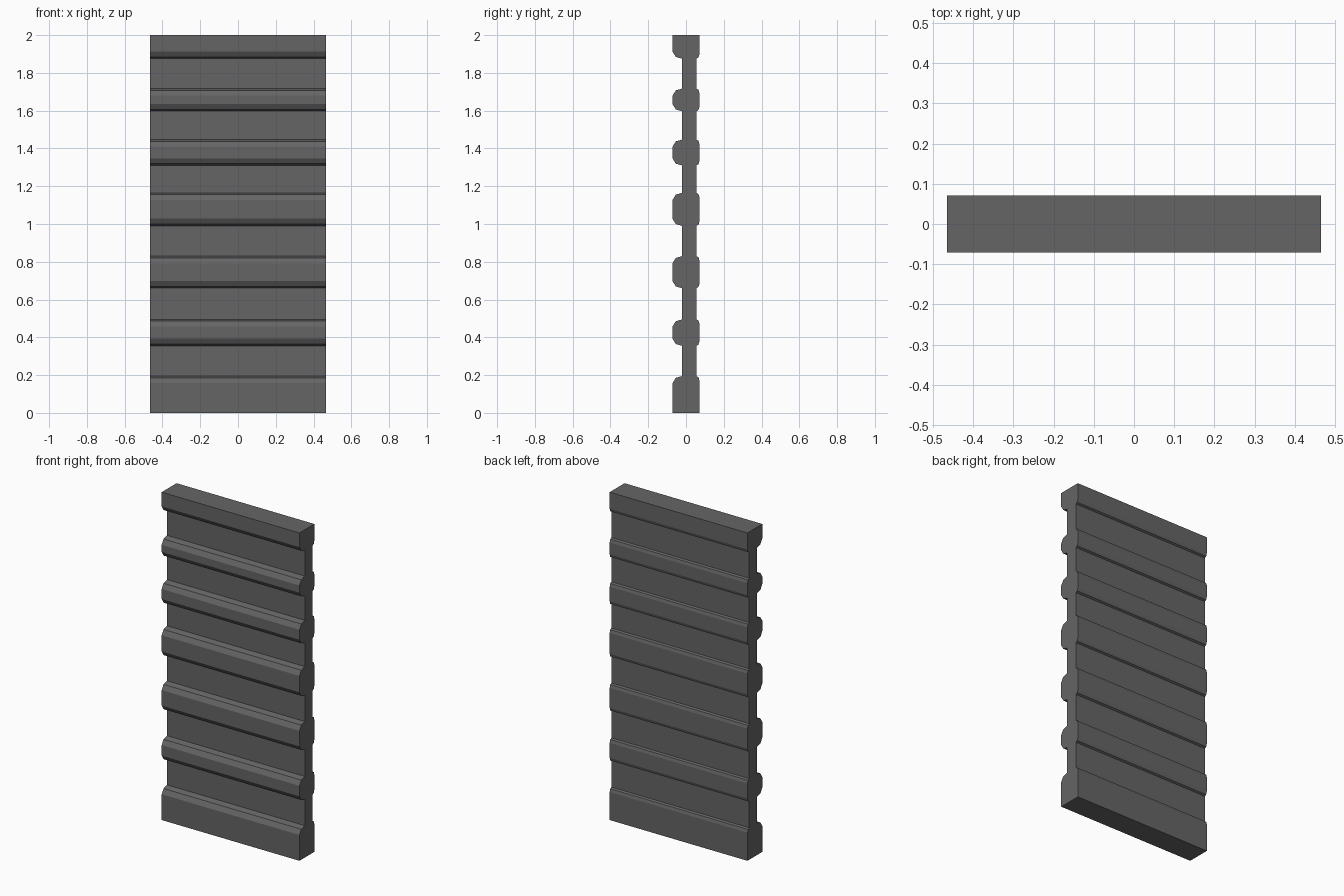
import bpy, bmesh

if "Cube" in bpy.data.objects:
    bpy.data.objects.remove(bpy.data.objects["Cube"])

HALF_W = 0.465
FRONT, BACK = -0.0715, 0.0715      # rib faces
IN_FRONT, IN_BACK = -0.02, 0.055   # recessed panel faces
RIBS = [(0, 0.195), (0.355, 0.495), (0.66, 0.83), (0.99, 1.165),
        (1.31, 1.447), (1.597, 1.717), (1.875, 2.0)]

grey = bpy.data.materials.new("dark_grey")
grey.diffuse_color = (0.13, 0.13, 0.13, 1)
grey.use_nodes = True
grey.node_tree.nodes["Principled BSDF"].inputs["Base Color"].default_value = grey.diffuse_color


def edge(y_in, y_out, z, s, h):
    """Two-step chamfer from recessed face out to rib face (s = direction into rib)."""
    y_mid = y_in + (y_out - y_in) * 0.66
    return [(y_in, z), (y_mid, z + s * h * 0.25), (y_out, z + s * h)]


def side(y_in, y_out, h):
    """Ribbed outline of one face from bottom to top."""
    pts = []
    for lo, hi in RIBS:
        pts += [(y_out, 0)] if lo == 0 else edge(y_in, y_out, lo, 1, h)
        pts += [(y_out, 2)] if hi == 2 else edge(y_in, y_out, hi, -1, h)[::-1]
    return pts


# ribbed panel: profile extruded across the width
profile = side(IN_BACK, BACK, 0.024) + side(IN_FRONT, FRONT, 0.038)[::-1]
bm = bmesh.new()
face = bm.faces.new([bm.verts.new((-HALF_W, y, z)) for y, z in profile])
ext = bmesh.ops.extrude_face_region(bm, geom=[face], use_keep_orig=True)
moved = [v for v in ext["geom"] if isinstance(v, bmesh.types.BMVert)]
bmesh.ops.translate(bm, verts=moved, vec=(2 * HALF_W, 0, 0))
bmesh.ops.recalc_face_normals(bm, faces=bm.faces)
mesh = bpy.data.meshes.new("ribbed_panel")
bm.to_mesh(mesh)
bm.free()
mesh.materials.append(grey)
bpy.context.collection.objects.link(bpy.data.objects.new("ribbed_panel", mesh))
